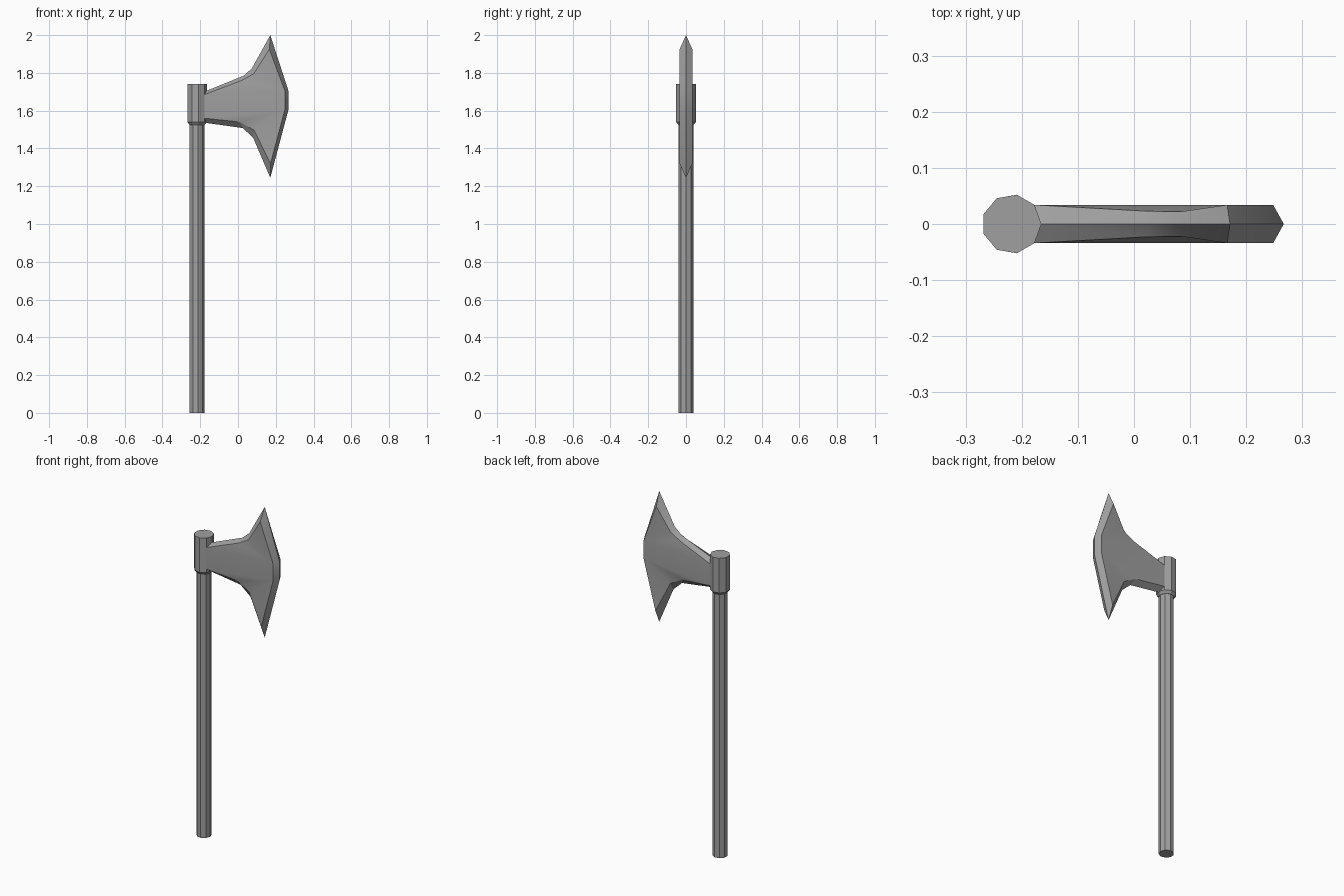
import bpy, bmesh, math

cube = bpy.data.objects.get("Cube")
if cube:
    bpy.data.objects.remove(cube)

grey = bpy.data.materials.new("plain_grey")
grey.use_nodes = True
colour = (0.35, 0.35, 0.35, 1)
grey.diffuse_color = colour
grey.node_tree.nodes["Principled BSDF"].inputs["Base Color"].default_value = colour

SIDES = 9
AXIS_X = -0.218


def finish(name, bm):
    bmesh.ops.recalc_face_normals(bm, faces=bm.faces)
    mesh = bpy.data.meshes.new(name)
    bm.to_mesh(mesh)
    bm.free()
    mesh.materials.append(grey)
    obj = bpy.data.objects.new(name, mesh)
    bpy.context.collection.objects.link(obj)
    return obj


def lathe(name, profile):
    """Stack nine-sided rings of (radius, height) and cap both ends."""
    bm = bmesh.new()
    rings = []
    for r, z in profile:
        angles = [math.tau * i / SIDES for i in range(SIDES)]
        rings.append([bm.verts.new((AXIS_X + r * math.cos(a), r * math.sin(a), z)) for a in angles])
    for low, high in zip(rings, rings[1:]):
        for i in range(SIDES):
            j = (i + 1) % SIDES
            bm.faces.new((low[i], low[j], high[j], high[i]))
    bm.faces.new(rings[0])
    bm.faces.new(rings[-1])
    return finish(name, bm)


# Shaft and the collar that holds the head
lathe("handle", [(0.04, 0), (0.04, 1.54)])
lathe("collar", [(0.041, 1.525), (0.053, 1.54), (0.053, 1.74)])

# Blade: a thin outer rim (x, z) and a raised inner outline (x, z, half thickness)
rim = [(-0.167, 1.705), (0.03, 1.785), (0.072, 1.822), (0.171, 2.0), (0.267, 1.705),
       (0.267, 1.605), (0.171, 1.245), (0.08, 1.457), (0.025, 1.508), (-0.167, 1.535)]
cheek = [(-0.178, 1.685, 0.034), (0.02, 1.76, 0.023), (0.083, 1.795, 0.022),
         (0.166, 1.925, 0.034), (0.248, 1.705, 0.034), (0.248, 1.605, 0.034),
         (0.172, 1.32, 0.034), (0.085, 1.497, 0.022), (0.01, 1.54, 0.023),
         (-0.178, 1.56, 0.034)]

bm = bmesh.new()
edge = [bm.verts.new((x, 0, z)) for x, z in rim]
count = len(edge)
for side in (-1, 1):
    inner = [bm.verts.new((x, side * t, z)) for x, z, t in cheek]
    # Bevels run from the rim up to the cheek
    for i in range(count):
        j = (i + 1) % count
        bm.faces.new((edge[i], edge[j], inner[j], inner[i]))
    # Flat middle band, with hollowed fans above and below it
    bm.faces.new((inner[0], inner[4], inner[5], inner[9]))
    for i in range(3):
        bm.faces.new((inner[i], inner[i + 1], inner[4]))
        bm.faces.new((inner[9 - i], inner[8 - i], inner[5]))
blade = finish("blade", bm)

bpy.ops.object.select_all(action="DESELECT")
blade.select_set(True)
bpy.context.view_layer.objects.active = blade
bpy.ops.object.shade_smooth_by_angle(angle=math.radians(20))
